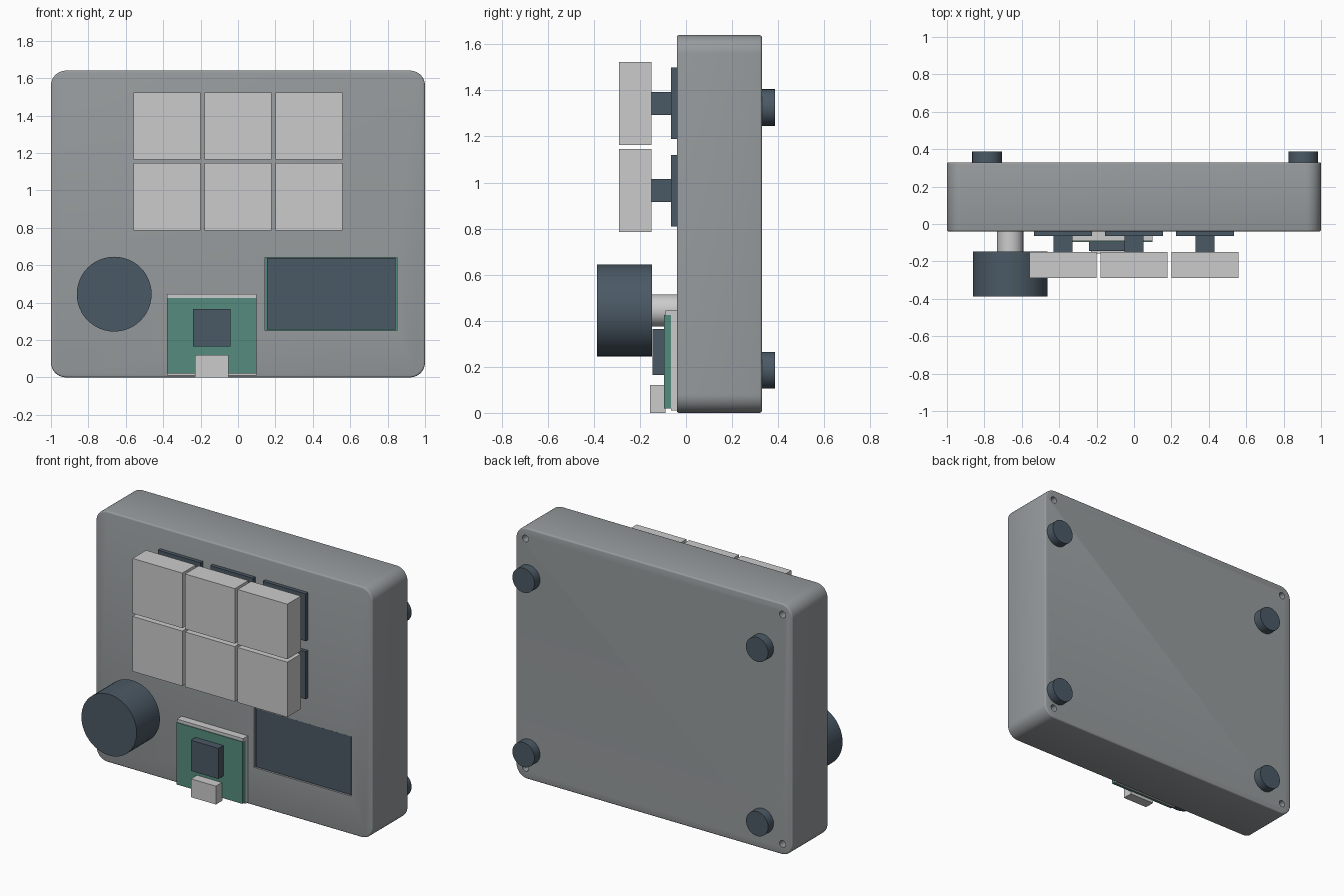
import bpy, bmesh, math
from mathutils import Matrix, Vector

if "Cube" in bpy.data.objects:
    bpy.data.objects.remove(bpy.data.objects["Cube"])


def material(name, rgb):
    m = bpy.data.materials.new(name)
    m.diffuse_color = (*rgb, 1)
    m.use_nodes = True
    m.node_tree.nodes["Principled BSDF"].inputs["Base Color"].default_value = m.diffuse_color
    return m


DARK = material("slate", (0.07, 0.10, 0.13))
GREEN = material("board_green", (0.09, 0.26, 0.21))
CASE = material("case_grey", (0.31, 0.33, 0.34))


def finish(name, bm, mat=None):
    me = bpy.data.meshes.new(name)
    bmesh.ops.recalc_face_normals(bm, faces=bm.faces)
    bm.to_mesh(me)
    bm.free()
    ob = bpy.data.objects.new(name, me)
    bpy.context.collection.objects.link(ob)
    if mat:
        me.materials.append(mat)
    return ob


def box(name, x, y, z, mat=None, corner=0, edge=0):
    """Box from (min, max) ranges; corner rounds the depth edges, edge the rims."""
    bm = bmesh.new()
    bmesh.ops.create_cube(bm, size=1)
    for v in bm.verts:
        v.co = Vector([r[0] + (c + 0.5) * (r[1] - r[0]) for c, r in zip(v.co, (x, y, z))])
    if corner:
        es = [e for e in bm.edges if abs(e.verts[0].co.y - e.verts[1].co.y) > 1e-4]
        bmesh.ops.bevel(bm, geom=es, offset=corner, segments=10, profile=0.5, affect='EDGES')
    if edge:
        es = [e for e in bm.edges if abs(e.verts[0].co.y - e.verts[1].co.y) < 1e-4]
        bmesh.ops.bevel(bm, geom=es, offset=edge, segments=3, profile=0.5, affect='EDGES')
    return finish(name, bm, mat)


def disc(name, x, z, r, y, mat=None):
    """Cylinder along y."""
    bm = bmesh.new()
    m = Matrix.Translation((x, sum(y) / 2, z)) @ Matrix.Rotation(math.pi / 2, 4, 'X')
    bmesh.ops.create_cone(bm, cap_ends=True, segments=48, radius1=r, radius2=r,
                          depth=y[1] - y[0], matrix=m)
    ob = finish(name, bm, mat)
    smooth(ob)
    return ob


def smooth(ob):
    bpy.ops.object.select_all(action='DESELECT')
    bpy.context.view_layer.objects.active = ob
    ob.select_set(True)
    bpy.ops.object.shade_smooth_by_angle(angle=math.radians(35))


def cut(target, cutter):
    mod = target.modifiers.new(cutter.name, 'BOOLEAN')
    mod.operation, mod.solver, mod.object = 'DIFFERENCE', 'EXACT', cutter
    bpy.context.view_layer.objects.active = target
    bpy.ops.object.modifier_apply(modifier=mod.name)
    bpy.data.objects.remove(cutter)


# case with screw holes in the back and a display window in the front
case = box("case", (-1, 1), (-0.04, 0.33), (0, 1.64), CASE, corner=0.08, edge=0.01)
for x in (-0.93, 0.93):
    for z in (0.07, 1.57):
        cut(case, disc("screw_hole", x, z, 0.022, (0.25, 0.4)))
cut(case, box("display_window", (0.145, 0.85), (-0.1, -0.02), (0.25, 0.64)))
smooth(case)

# display set into the window
box("display_board", (0.145, 0.85), (-0.025, -0.015), (0.25, 0.64), GREEN)
box("display_screen", (0.155, 0.843), (-0.035, -0.02), (0.255, 0.637), DARK)

# two rows of three key switches
for z in (0.965, 1.344):
    for x in (-0.38, 0, 0.38):
        box("switch_base", (x - 0.155, x + 0.155), (-0.065, -0.03), (z - 0.155, z + 0.155), DARK)
        box("switch_stem", (x - 0.05, x + 0.05), (-0.16, -0.06), (z - 0.05, z + 0.05), DARK)
        box("keycap", (x - 0.18, x + 0.18), (-0.29, -0.15), (z - 0.18, z + 0.18))

# rotary knob
disc("knob_shaft", -0.662, 0.445, 0.07, (-0.15, -0.03))
disc("knob", -0.662, 0.445, 0.2, (-0.387, -0.147), DARK)

# controller board in its holder
box("controller_pad", (-0.38, 0.10), (-0.065, -0.03), (0.01, 0.445))
box("controller_holder_lip", (-0.38, 0.10), (-0.09, -0.03), (0.425, 0.445))
box("controller_board", (-0.38, 0.098), (-0.095, -0.065), (0.02, 0.425), GREEN)
box("controller_chip", (-0.24, -0.04), (-0.145, -0.09), (0.165, 0.365), DARK)
box("usb_socket", (-0.23, -0.05), (-0.157, -0.09), (0, 0.12))

# rubber feet on the back
for x in (-0.785, 0.905):
    for z in (0.185, 1.325):
        disc("foot", x, z, 0.08, (0.32, 0.387), DARK)
